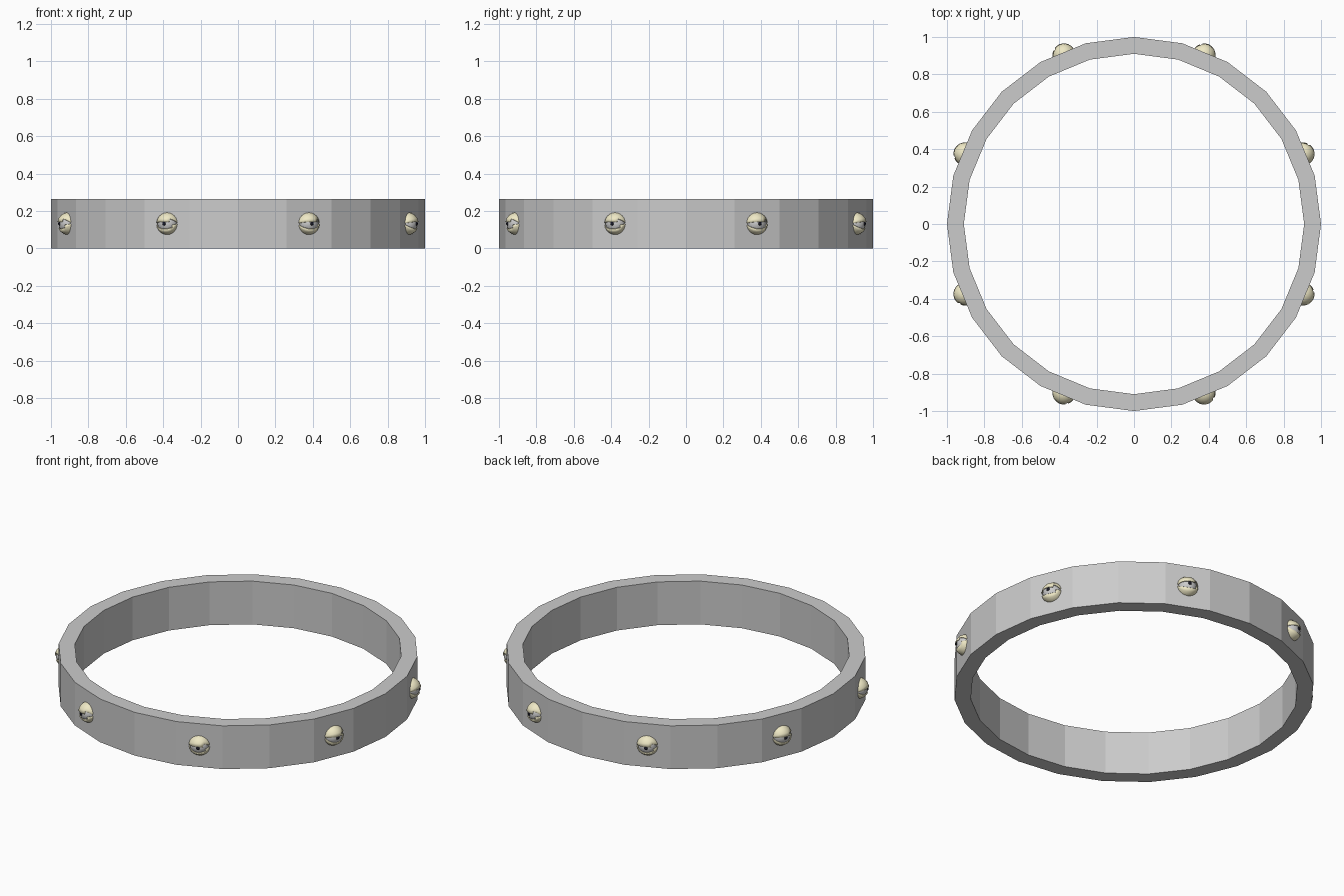
import bpy, bmesh, math
from mathutils import Matrix, Vector

if "Cube" in bpy.data.objects:
    bpy.data.objects.remove(bpy.data.objects["Cube"])

SIDES, R_OUT, R_IN, H = 24, 1.0, 0.91, 0.265


def material(name, color):
    m = bpy.data.materials.new(name)
    m.diffuse_color = color
    m.use_nodes = True
    m.node_tree.nodes["Principled BSDF"].inputs["Base Color"].default_value = m.diffuse_color
    return m


def finish(bm, name, mat=None, smooth=False, matrix=None):
    me = bpy.data.meshes.new(name)
    bmesh.ops.recalc_face_normals(bm, faces=bm.faces)
    for f in bm.faces:
        f.smooth = smooth
    bm.to_mesh(me)
    bm.free()
    ob = bpy.data.objects.new(name, me)
    bpy.context.collection.objects.link(ob)
    if mat:
        me.materials.append(mat)
    if matrix:
        ob.matrix_world = matrix
    return ob


lid_mat = material("lid_cream", (0.86, 0.81, 0.56, 1))
pupil_mat = material("pupil_black", (0.01, 0.01, 0.02, 1))

# ring band: rectangular section swept round 24 flat sides
bm = bmesh.new()
rings = []
for i in range(SIDES):
    a = math.tau * i / SIDES
    c, s = math.cos(a), math.sin(a)
    rings.append([bm.verts.new((r * c, r * s, z))
                  for r, z in ((R_OUT, 0), (R_OUT, H), (R_IN, H), (R_IN, 0))])
for i in range(SIDES):
    a, b = rings[i], rings[(i + 1) % SIDES]
    for k in range(4):
        n = (k + 1) % 4
        bm.faces.new((a[k], b[k], b[n], a[n]))
finish(bm, "ring_band")


def ball(radius, u, v, loc=(0, 0, 0)):
    # sphere with its poles on the local y axis, looking along +x
    m = Matrix.Translation(loc) @ Matrix.Rotation(math.pi / 2, 4, 'X')
    bm = bmesh.new()
    bmesh.ops.create_uvsphere(bm, u_segments=u, v_segments=v, radius=radius, matrix=m)
    return bm


# eight eyes spaced evenly on the outer faces
for i in range(8):
    place = (Matrix.Rotation(math.radians(22.5 + 45 * i), 4, 'Z')
             @ Matrix.Translation((0.98, 0, H / 2)))
    finish(ball(0.055, 16, 12), f"eyeball_{i}", None, True, place)
    finish(ball(0.011, 10, 8, (0.049, 0, 0)), f"pupil_{i}", pupil_mat, True, place)
    # eyelids: shell with the front wedge left open
    bm = ball(0.061, 18, 12)
    gap = []
    for f in bm.faces:
        c = f.calc_center_median()
        if abs(math.atan2(c.z, c.x)) < math.radians(20):
            gap.append(f)
    bmesh.ops.delete(bm, geom=gap, context='FACES')
    lids = finish(bm, f"eyelids_{i}", lid_mat, True, place)
    sol = lids.modifiers.new("thickness", 'SOLIDIFY')
    sol.thickness = 0.005
    sol.offset = -1
